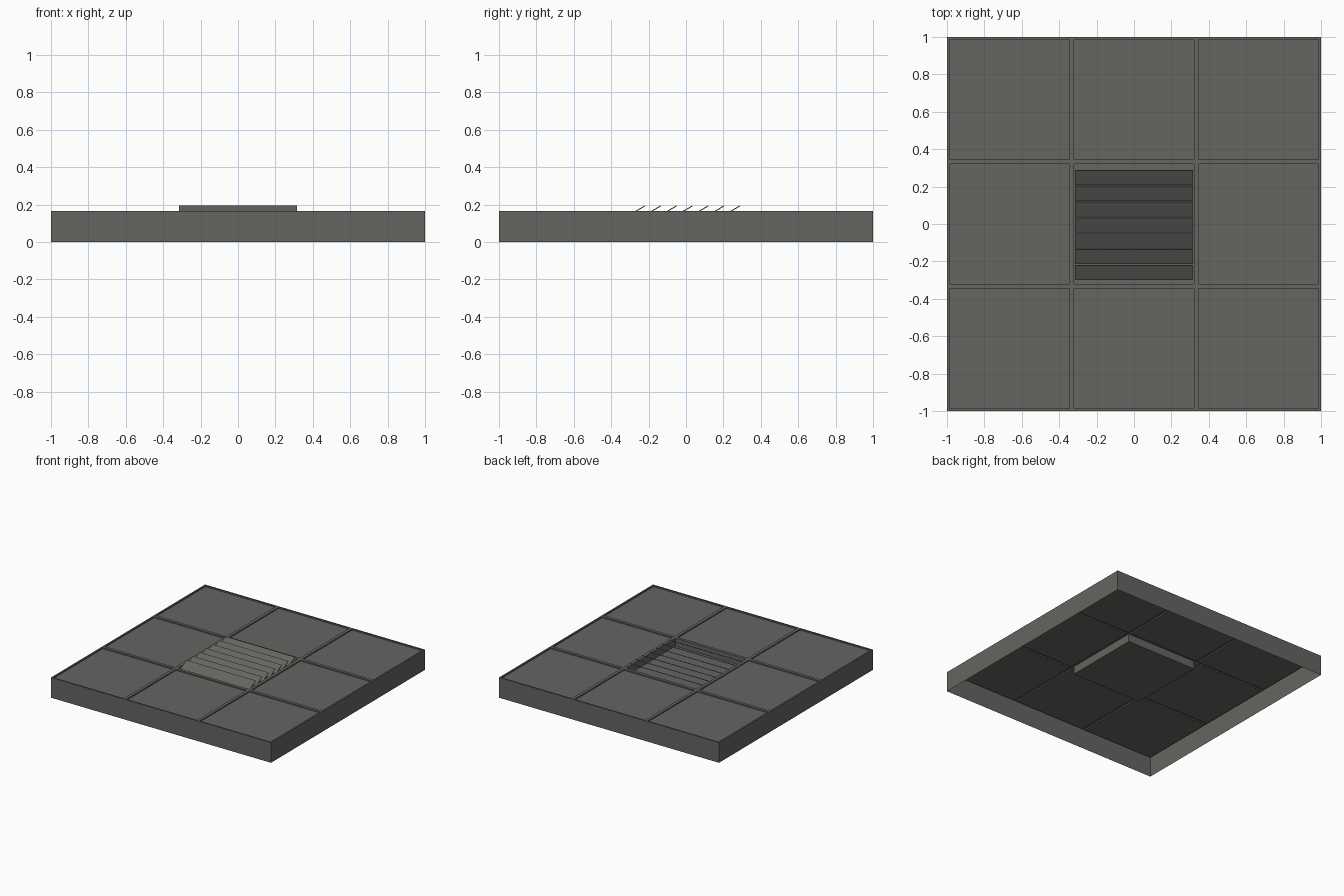
import bpy, bmesh, math
from mathutils import Matrix, Vector

if "Cube" in bpy.data.objects:
    bpy.data.objects.remove(bpy.data.objects["Cube"])

TOP = 0.166       # height of the slab
GROOVE = 0.01     # how far the panels sit below the frame
WELL = 0.065      # depth of the vent well

mat = bpy.data.materials.new("dark warm grey")
mat.diffuse_color = (0.13, 0.128, 0.12, 1)
mat.use_nodes = True
mat.node_tree.nodes["Principled BSDF"].inputs["Base Color"].default_value = mat.diffuse_color


def finish(bm, name):
    me = bpy.data.meshes.new(name)
    bm.to_mesh(me)
    bm.free()
    me.materials.append(mat)
    ob = bpy.data.objects.new(name, me)
    bpy.context.collection.objects.link(ob)
    return ob


# Hollow tile: 3 x 3 framed panels, the middle one sunk into a vent well
bm = bmesh.new()
bmesh.ops.create_grid(bm, x_segments=3, y_segments=3, size=1,
                      matrix=Matrix.Translation((0, 0, TOP)))
panels = list(bm.faces)
rim = [e for e in bm.edges if e.is_boundary]

# Side skirt, open underneath
skirt = bmesh.ops.extrude_edge_only(bm, edges=rim)["geom"]
for v in skirt:
    if isinstance(v, bmesh.types.BMVert):
        v.co.z = 0

# Frame strips, then vertical steps down to each panel
bmesh.ops.inset_individual(bm, faces=panels, thickness=0.0175, depth=0)
bmesh.ops.inset_individual(bm, faces=panels, thickness=0.0, depth=0)
for f in panels:
    centre = f.calc_center_median()
    drop = WELL if centre.xy.length < 0.1 else GROOVE
    for v in f.verts:
        v.co.z = TOP - drop
bmesh.ops.recalc_face_normals(bm, faces=bm.faces)
if panels[0].normal.z < 0:
    bmesh.ops.reverse_faces(bm, faces=bm.faces)
finish(bm, "floor_tile")

# Seven slanted louvre slats over the well
bm = bmesh.new()
for i in range(7):
    y = -0.005 + (i - 3) * 0.0847
    m = (Matrix.Translation((0, y, 0.1705))
         @ Matrix.Rotation(math.radians(30), 4, 'X')
         @ Matrix.Diagonal(Vector((0.631, 0.09, 0.005, 1))))
    bmesh.ops.create_cube(bm, size=1, matrix=m)
finish(bm, "vent_slats")
